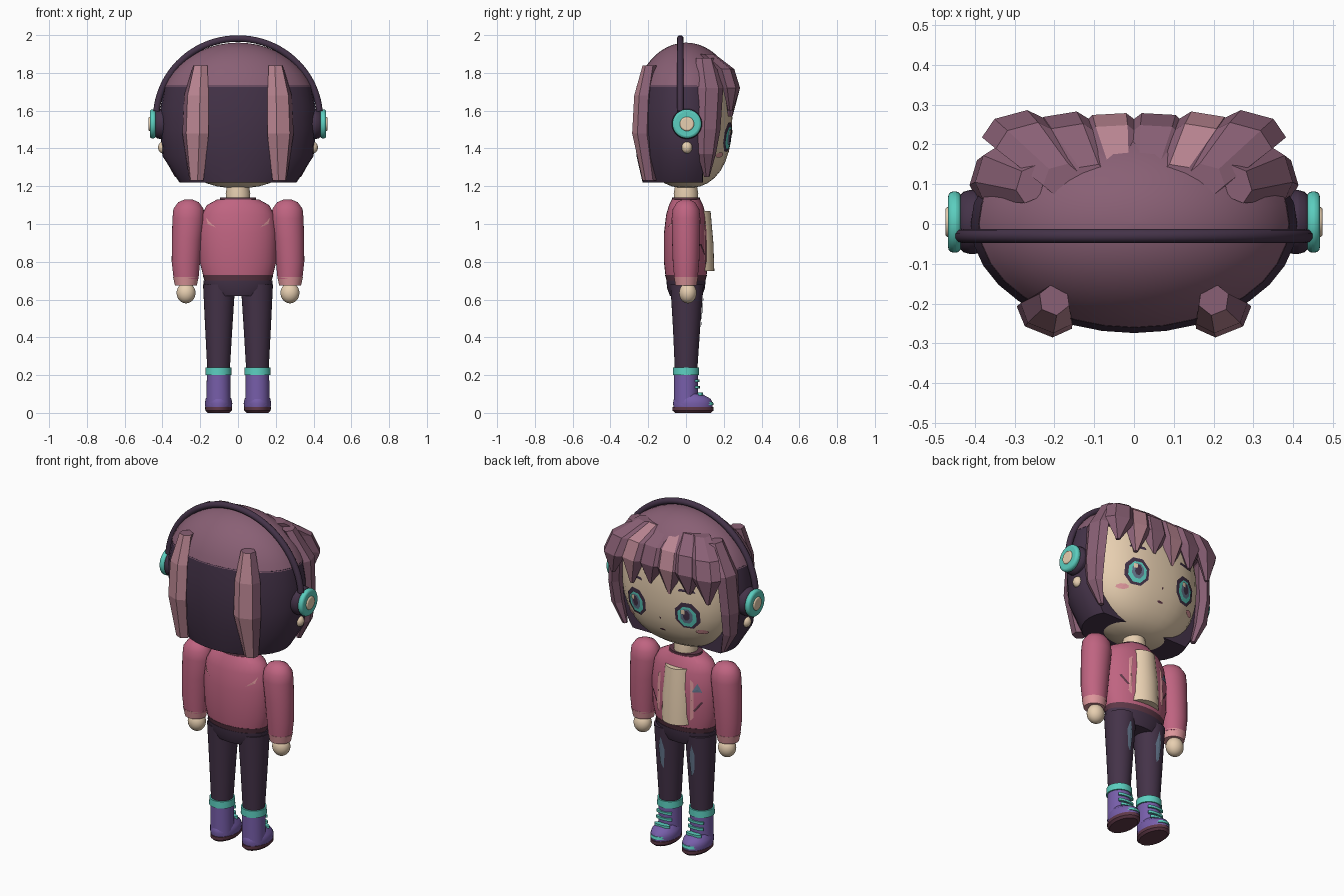
import bpy, bmesh
from math import cos, sin, pi, radians
from mathutils import Vector

if "Cube" in bpy.data.objects:
    bpy.data.objects.remove(bpy.data.objects["Cube"])


def material(name, red, green, blue):
    mat = bpy.data.materials.new(name)
    mat.use_nodes = True
    colour = [(c / 255) ** 2.2 for c in (red, green, blue)] + [1]
    mat.diffuse_color = colour
    mat.node_tree.nodes["Principled BSDF"].inputs["Base Color"].default_value = colour
    return mat


plum = material("plum hair", 136, 96, 116)
streak = material("rose hair streak", 184, 132, 144)
dark = material("dark aubergine", 70, 54, 74)
pink = material("jacket pink", 190, 100, 128)
blush = material("light pink", 222, 150, 155)
skin = material("cream skin", 232, 207, 176)
teal = material("teal", 92, 205, 190)
purple = material("boot purple", 118, 94, 168)
maroon = material("dark maroon", 96, 60, 74)
slate = material("slate blue", 100, 118, 140)


def finish(name, bm, mats, smooth=True):
    bmesh.ops.recalc_face_normals(bm, faces=bm.faces)
    mesh = bpy.data.meshes.new(name)
    bm.to_mesh(mesh)
    bm.free()
    for mat in mats:
        mesh.materials.append(mat)
    obj = bpy.data.objects.new(name, mesh)
    bpy.context.collection.objects.link(obj)
    if smooth:
        bpy.ops.object.select_all(action='DESELECT')
        obj.select_set(True)
        bpy.context.view_layer.objects.active = obj
        bpy.ops.object.shade_smooth_by_angle(angle=radians(38))
    return obj


def bridge(name, rings, mats, smooth=True, accents=()):
    """Skin a stack of rings; facets listed in accents take the second material."""
    bm = bmesh.new()
    loops = [[bm.verts.new(p) for p in ring] for ring in rings]
    n = len(loops[0])
    for a, b in zip(loops, loops[1:]):
        for k in range(n):
            face = bm.faces.new((a[k], a[(k + 1) % n], b[(k + 1) % n], b[k]))
            face.material_index = int(k in accents)
    bm.faces.new(loops[0])
    bm.faces.new(loops[-1])
    return finish(name, bm, mats, smooth)


def ellipse(cx, cy, z, rx, ry, n=32):
    return [Vector((cx + rx * cos(2 * pi * k / n), cy + ry * sin(2 * pi * k / n), z))
            for k in range(n)]


def loft(name, rows, mat):
    return bridge(name, [ellipse(*row) for row in rows], [mat])


def ball(name, centre, radii, mat, power=2):
    bm = bmesh.new()
    bmesh.ops.create_uvsphere(bm, u_segments=32, v_segments=20, radius=1)
    for v in bm.verts:
        size = sum(abs(c) ** power for c in v.co) ** (1 / power)
        v.co = Vector([o + r * c / size for o, r, c in zip(centre, radii, v.co)])
    return finish(name, bm, [mat])


def lock(name, path, widths, thick, out, accents=()):
    """Faceted strand of hair along a path, out being its outward direction."""
    out = Vector((*out, 0)).normalized()
    side = out.cross(Vector((0, 0, 1)))
    rings = [[Vector(p) + side * w * cos(k * pi / 3) + out * min(thick, w) * sin(k * pi / 3)
              for k in range(6)] for p, w in zip(path, widths)]
    return bridge(name, rings, [plum, streak], False, accents)


def plate(name, points, depth, mat, lift=0.005, side=1):
    """Thin painted patch lying on a surface y = depth(x, z)."""
    bm = bmesh.new()
    mid = [sum(c) / len(points) for c in zip(*points)]
    verts = [bm.verts.new((x, side * (depth(x, z) + lift), z)) for x, z in points + [mid]]
    for k in range(len(points)):
        bm.faces.new((verts[k], verts[(k + 1) % len(points)], verts[-1]))
    return finish(name, bm, [mat], False)


def oval(x, z, w, h, n=8):
    return [(x + w * cos(2 * pi * (k + .5) / n), z + h * sin(2 * pi * (k + .5) / n))
            for k in range(n)]


def surface(rows):
    """Depth function of a lofted body, rows sorted from low to high."""
    def depth(x, z):
        for a, b in zip(rows, rows[1:]):
            if z <= b[2]:
                t = (z - a[2]) / (b[2] - a[2])
                cx, cy, _, rx, ry = [p + (q - p) * t for p, q in zip(a, b)]
                return cy + ry * max(0, 1 - ((x - cx) / rx) ** 2) ** .5
    return depth


# Head
HEAD, RADII, POWER = (0, 0, 1.56), (.36, .245, .37), 2.4
ball("head", HEAD, RADII, skin, POWER)


def face_depth(x, z):
    rest = 1 - abs(x / RADII[0]) ** POWER - abs((z - HEAD[2]) / RADII[2]) ** POWER
    return RADII[1] * max(0, rest) ** (1 / POWER)


loft("neck", [(0, 0, 1.08, .06, .06), (0, 0, 1.16, .065, .065), (0, 0, 1.22, .055, .055)], skin)

# Hair cap and back hair
cap = []
for k in range(11):
    t = radians(21 + 68 * k / 10)
    cap.append((0, 0, 1.6 + .36 * sin(t), .42 * cos(t), .28 * cos(t)))
loft("hair_cap", cap, plum)
back = [ellipse(*row) for row in ((0, 0, 1.22, .31, .23), (0, 0, 1.36, .4, .262),
                                  (0, 0, 1.5, .41, .272), (0, 0, 1.62, .41, .274),
                                  (0, 0, 1.735, .39, .26))]
for ring in back:
    for p in ring:
        p.y = min(p.y, .09)
bridge("back_hair", back, [dark])

# Fringe
for i, x in enumerate((-.3, -.18, -.06, .06, .18, .3)):
    drop = .03 * (i % 2)
    lock("fringe_lock", [(x * .6, .11, 1.9), (x * .9, .21, 1.82), (x, .24, 1.72),
                         (x * 1.03, .235, 1.57 + drop)],
         (.05, .08, .085, .012), .042, (x * .9, 1), (1,) if i in (2, 4) else ())

# Face
for s, side in ((1, "left"), (-1, "right")):
    x = .165 * s
    plate(side + "_eye_outline", oval(x, 1.46, .074, .083), face_depth, dark, .004)
    plate(side + "_eye_iris", oval(x, 1.455, .055, .064), face_depth, teal, .007)
    plate(side + "_eye_inner", oval(x, 1.46, .036, .046), face_depth, slate, .009)
    plate(side + "_pupil", oval(x, 1.465, .02, .032), face_depth, dark, .011)
    plate(side + "_eye_glint", oval(x + .018, 1.485, .015, .018, 4), face_depth, skin, .013)
    plate(side + "_brow", [(x - .05, 1.6), (x + .05, 1.6), (x + .04, 1.615), (x - .04, 1.615)],
          face_depth, dark)
    plate(side + "_cheek", oval(.23 * s, 1.365, .032, .015), face_depth, blush)
plate("nose", oval(0, 1.41, .006, .008, 4), face_depth, maroon)
plate("mouth", oval(0, 1.335, .02, .007, 6), face_depth, maroon)

# Torso
torso = [(0, 0, .72, .183, .108), (0, 0, .8, .203, .117), (0, 0, .95, .205, .117),
         (0, 0, 1.05, .192, .105), (0, 0, 1.1, .165, .09), (0, 0, 1.13, .11, .075)]
loft("jacket", torso, pink)
jacket_depth = surface(torso)
loft("jacket_hem", [(0, 0, .69, .175, .1), (0, 0, .73, .187, .111)], maroon)
loft("collar", [(0, 0, 1.11, .1, .075), (0, 0, 1.14, .095, .073)], maroon)
loft("shirt_panel", [(0, .05, .75, .1, .1), (0, .045, .9, .1, .1), (0, .04, 1.07, .085, .09)], skin)
plate("jacket_triangle", [(-.16, .95), (-.11, .95), (-.135, 1)], jacket_depth, slate)

# Headphones
curve = bpy.data.curves.new("headband", 'CURVE')
curve.dimensions = '3D'
curve.bevel_depth = .018
curve.bevel_resolution = 3
curve.use_fill_caps = True
spline = curve.splines.new('POLY')
spline.points.add(40)
for k, point in enumerate(spline.points):
    t = radians(5 + 170 * k / 40)
    point.co = (.433 * cos(t), -.03, 1.56 + .422 * sin(t), 1)
curve.materials.append(dark)
bpy.context.collection.objects.link(bpy.data.objects.new("headband", curve))


def earcup(name, s, near, far, radius, mat):
    bpy.ops.mesh.primitive_cylinder_add(vertices=32, radius=radius, depth=far - near,
                                        location=(s * (near + far) / 2, .005, 1.53),
                                        rotation=(0, pi / 2, 0))
    obj = bpy.context.object
    obj.name = name
    obj.data.materials.append(mat)
    bevel = obj.modifiers.new("rounded", 'BEVEL')
    bevel.width = (far - near) * .4
    bevel.segments = 3
    bpy.ops.object.shade_smooth_by_angle(angle=radians(38))


# Paired parts
for s, side in ((1, "left"), (-1, "right")):
    earcup(side + "_ear_pad", s, .37, .443, .08, dark)
    earcup(side + "_ear_cup", s, .435, .467, .077, teal)
    earcup(side + "_ear_button", s, .455, .474, .038, skin)
    ball(side + "_earring", (.395 * s, .005, 1.405), (.028, .028, .032), skin)

    lock(side + "_side_lock", [(.26 * s, .1, 1.88), (.36 * s, .13, 1.72), (.375 * s, .12, 1.5),
                               (.365 * s, .11, 1.37), (.32 * s, .11, 1.25)],
         (.05, .07, .065, .05, .015), .035, (s, .3))
    lock(side + "_back_lock", [(.2 * s, -.19, 1.84), (.22 * s, -.225, 1.68),
                               (.225 * s, -.235, 1.48), (.22 * s, -.19, 1.23)],
         (.04, .07, .075, .04), .045, (.4 * s, -1), (1, 1 - s))

    # Arm
    c = .262 * s
    loft(side + "_sleeve", [(.275 * s, 0, .71, .066, .062), (.276 * s, 0, .8, .075, .07),
                            (.27 * s, 0, .92, .08, .074), (c, 0, 1.03, .085, .076),
                            (c, 0, 1.08, .08, .07), (c, 0, 1.115, .055, .048),
                            (c, 0, 1.13, .02, .018)], pink)
    loft(side + "_cuff", [(.276 * s, 0, .675, .058, .056), (.276 * s, 0, .72, .068, .064)], blush)
    ball(side + "_hand", (.275 * s, .01, .635), (.05, .046, .055), skin)

    # Jacket marks
    plate(side + "_back_slash", [(.17 * s, 1.035), (.16 * s, 1), (.115 * s, .98), (.15 * s, 1.01)],
          jacket_depth, blush, side=-1)
    plate(side + "_front_trim", [(.1 * s, .78), (.12 * s, .8), (.115 * s, 1), (.095 * s, 1.02)],
          jacket_depth, blush)
    plate(side + "_front_slash", [(.115 * s, .84), (.125 * s, .835), (.165 * s, .89),
                                  (.155 * s, .895)], jacket_depth, maroon)

    # Leg
    leg = [(.103 * s, 0, .2, .058, .058), (.102 * s, .003, .45, .072, .072),
           (.1 * s, .005, .68, .085, .088)]
    loft(side + "_leg", leg, dark)
    plate(side + "_knee_rip", [(.09 * s, .44), (.11 * s, .47), (.118 * s, .57), (.1 * s, .63),
                               (.08 * s, .55)], surface(leg), slate)

    # Boot
    x = .103 * s
    loft(side + "_boot_shaft", [(x, 0, .04, .064, .064), (x, 0, .21, .062, .064)], purple)
    loft(side + "_boot_foot", [(x, .037, .02, .068, .1), (x, .037, .05, .073, .106),
                               (x, .033, .075, .068, .097), (x, .02, .1, .05, .065)], purple)
    loft(side + "_boot_sole", [(x, .037, 0, .058, .095), (x, .037, .012, .07, .108),
                               (x, .037, .03, .071, .108)], maroon)
    loft(side + "_boot_band", [(x, 0, .2, .07, .07), (x, 0, .24, .068, .069)], teal)
    loft(side + "_toe_trim", [(x, .095, .042, .05, .052), (x, .095, .058, .048, .048)], teal)
    for y, z in ((.055, .17), (.057, .135), (.075, .1)):
        loft(side + "_lace", [(x, y, z - .007, .05, .016), (x, y, z + .007, .05, .016)], teal)

loft("hips", [(0, 0, .62, .14, .085), (0, 0, .66, .18, .1), (0, 0, .7, .184, .104)], dark)
